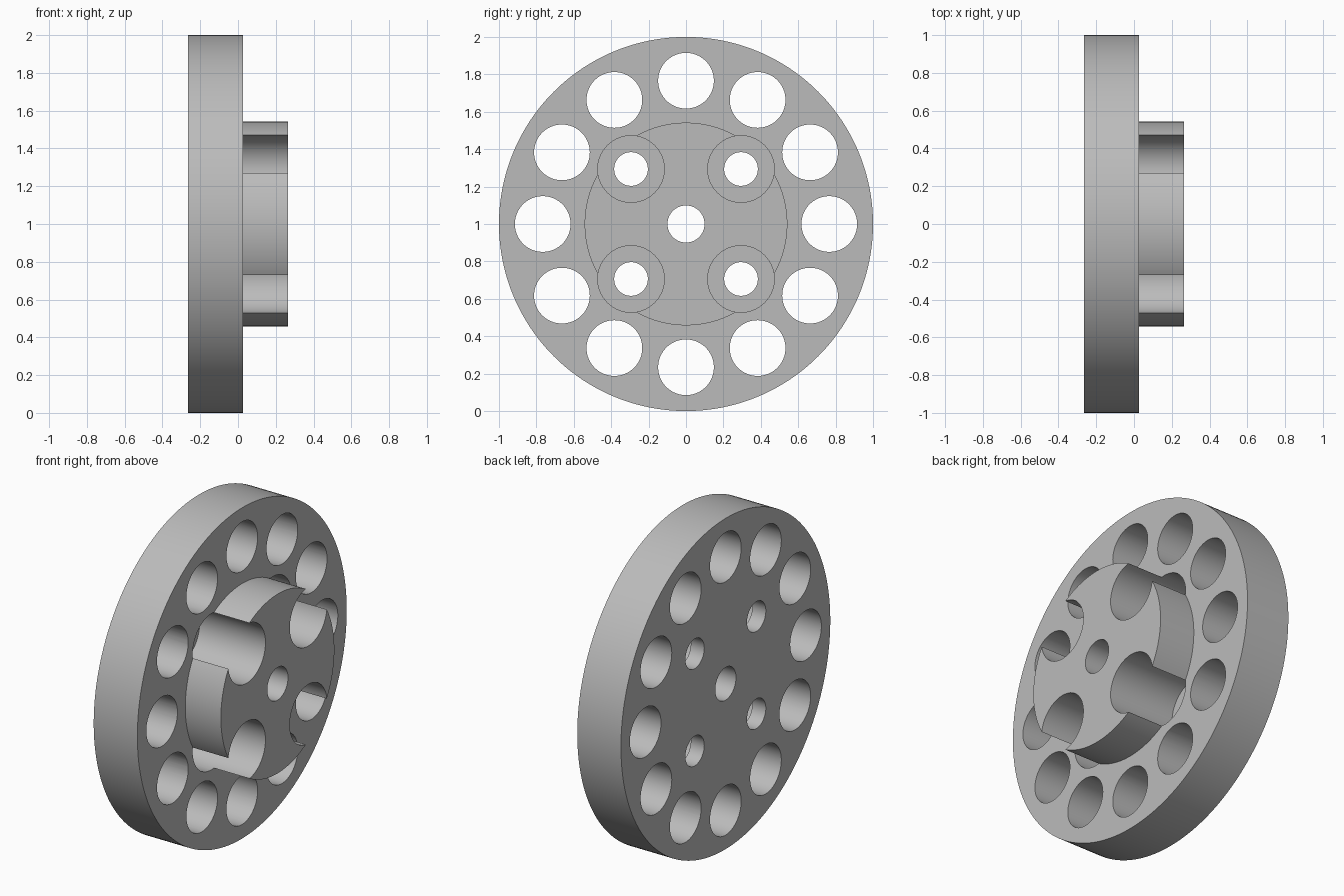
import bpy
import math
from mathutils import Matrix, Vector

cube = bpy.data.objects.get("Cube")
if cube:
    bpy.data.objects.remove(cube, do_unlink=True)

# Main dimensions; the axis runs along x at height 1
BACK, STEP, TIP = -0.265, 0.027, 0.265
POCKET_FLOOR = -0.175
AXIS_Z = 1.0

steel = bpy.data.materials.new("plain_grey")
steel.use_nodes = True
grey = (0.5, 0.5, 0.5, 1)
steel.diffuse_color = grey
steel.node_tree.nodes["Principled BSDF"].inputs["Base Color"].default_value = grey


def lathe(name, profile, y=0.0, z=0.0, sides=64):
    """Solid of revolution about x from (x, radius) points, closed by flat ends."""
    verts, faces = [], []
    for x, r in profile:
        for i in range(sides):
            a = math.tau * i / sides
            verts.append((x, y + r * math.cos(a), AXIS_Z + z + r * math.sin(a)))
    for k in range(len(profile) - 1):
        for i in range(sides):
            j = (i + 1) % sides
            a, b = k * sides, (k + 1) * sides
            faces.append((a + i, a + j, b + j, b + i))
    faces.append(tuple(reversed(range(sides))))
    faces.append(tuple(range(len(verts) - sides, len(verts))))
    mesh = bpy.data.meshes.new(name)
    mesh.from_pydata(verts, [], faces)
    mesh.materials.append(steel)
    obj = bpy.data.objects.new(name, mesh)
    bpy.context.collection.objects.link(obj)
    return obj


# Wide disc with the raised hub on its right side
body = lathe("flange_disc_with_hub",
             [(BACK, 1.0), (STEP, 1.0), (STEP, 0.542), (TIP, 0.542)], sides=192)

# Centre bore
through = [BACK - 0.1, TIP + 0.1]
cutters = [lathe("bore_cutter", [(x, 0.099) for x in through])]

# Ring of twelve large holes
for i in range(12):
    a = math.tau * i / 12
    cutters.append(lathe("ring_hole_cutter", [(x, 0.149) for x in through],
                         0.766 * math.cos(a), 0.766 * math.sin(a)))

# Four counterbored bolt holes that break through the hub rim
for sy in (-1, 1):
    for sz in (-1, 1):
        stepped = [(through[0], 0.09), (POCKET_FLOOR, 0.09),
                   (POCKET_FLOOR, 0.178), (through[1], 0.178)]
        cutters.append(lathe("bolt_hole_cutter", stepped, 0.294 * sy, 0.294 * sz))

# Cut every hole, then drop the cutters
for cutter in cutters:
    cutter.hide_render = True
    mod = body.modifiers.new("hole", 'BOOLEAN')
    mod.operation = 'DIFFERENCE'
    mod.solver = 'EXACT'
    mod.object = cutter
bpy.context.view_layer.update()
result = bpy.data.meshes.new_from_object(
    body.evaluated_get(bpy.context.evaluated_depsgraph_get()))
body.modifiers.clear()
body.data = result
for cutter in cutters:
    bpy.data.objects.remove(cutter, do_unlink=True)

# Smooth round walls, crisp rims
bpy.ops.object.select_all(action='DESELECT')
body.select_set(True)
bpy.context.view_layer.objects.active = body
bpy.ops.object.shade_smooth_by_angle(angle=math.radians(30))
